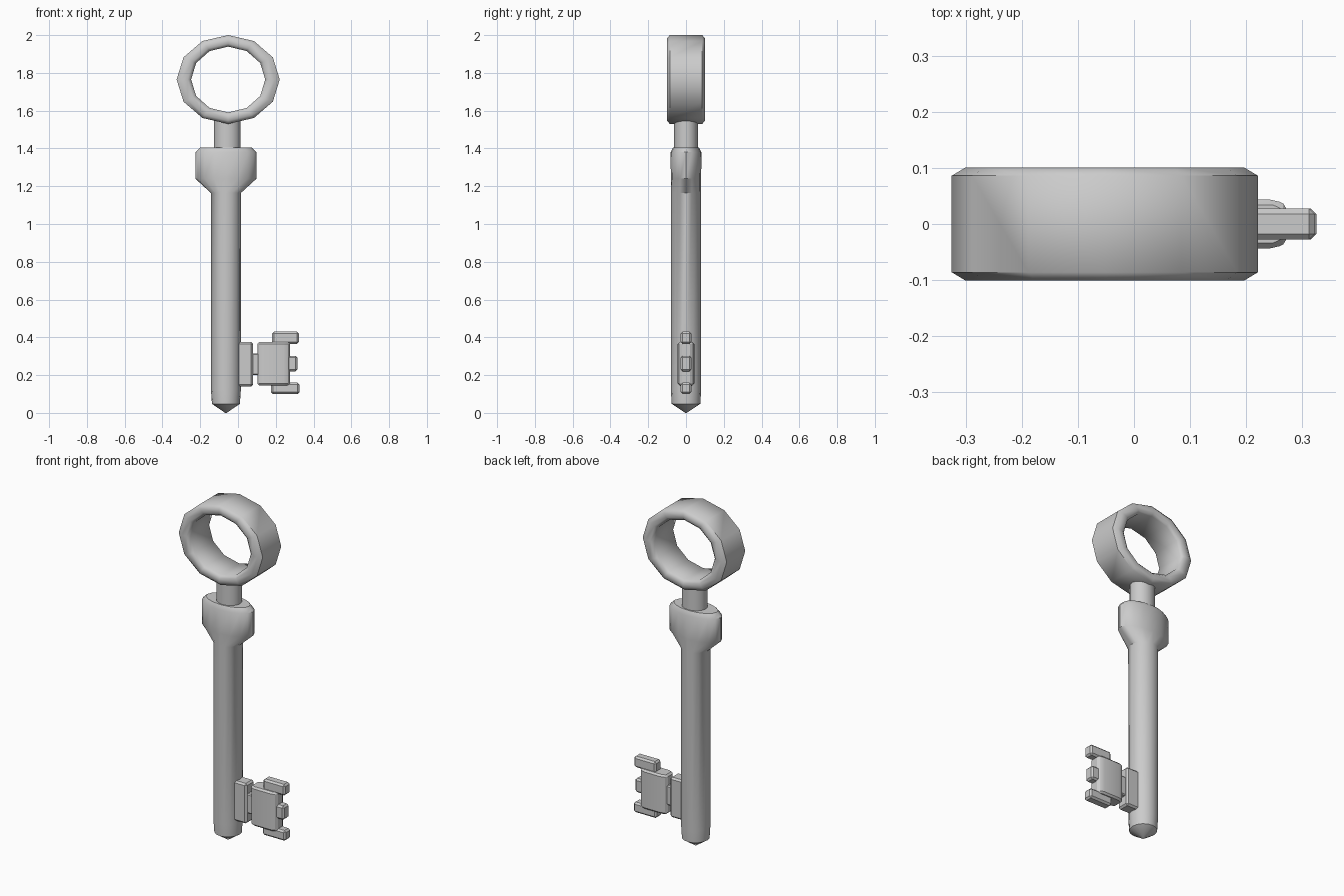
import bpy, bmesh, math

if "Cube" in bpy.data.objects:
    bpy.data.objects.remove(bpy.data.objects["Cube"])


def finish(bm, name, angle):
    bmesh.ops.recalc_face_normals(bm, faces=bm.faces)
    for f in bm.faces:
        f.smooth = True
    me = bpy.data.meshes.new(name)
    bm.to_mesh(me)
    bm.free()
    ob = bpy.data.objects.new(name, me)
    bpy.context.collection.objects.link(ob)
    bpy.ops.object.select_all(action='DESELECT')
    ob.select_set(True)
    bpy.context.view_layer.objects.active = ob
    bpy.ops.object.shade_smooth_by_angle(angle=math.radians(angle))
    return ob


def skin(bm, loops, closed=False):
    n = len(loops[0])
    pairs = list(zip(loops, loops[1:]))
    if closed:
        pairs.append((loops[-1], loops[0]))
    for a, b in pairs:
        for i in range(n):
            j = (i + 1) % n
            bm.faces.new((a[i], a[j], b[j], b[i]))


def column(name, cx, sections, sides):
    """Stack of elliptical sections (z, rx, ry) along z."""
    bm = bmesh.new()
    loops = []
    for z, rx, ry in sections:
        loops.append([bm.verts.new((cx + rx * math.cos(t), ry * math.sin(t), z))
                      for t in (2 * math.pi * i / sides for i in range(sides))])
    skin(bm, loops)
    bm.faces.new(loops[0])
    bm.faces.new(loops[-1])
    return finish(bm, name, 40)


def prism(name, outline, z0, z1, bevel=0.01):
    """Half outline (x, half depth) mirrored in y and extruded along z."""
    bm = bmesh.new()
    pts = [(x, -y) for x, y in outline] + [(x, y) for x, y in reversed(outline)]
    loops = [[bm.verts.new((x, y, z)) for x, y in pts] for z in (z0, z1)]
    skin(bm, loops)
    bm.faces.new(loops[0])
    bm.faces.new(loops[1])
    bmesh.ops.recalc_face_normals(bm, faces=bm.faces)
    bmesh.ops.bevel(bm, geom=bm.edges[:], offset=bevel, segments=1,
                    affect='EDGES', clamp_overlap=True)
    return finish(bm, name, 20)


# Oval bow: chamfered band swept around a 12-sided ellipse
bm = bmesh.new()
section = [(0.273, 0.235, -0.086), (0.273, 0.235, 0.086), (0.248, 0.218, 0.101),
           (0.214, 0.19, 0.101), (0.196, 0.174, 0.086), (0.196, 0.174, -0.086),
           (0.214, 0.19, -0.101), (0.248, 0.218, -0.101)]
loops = []
for rx, rz, y in section:
    loops.append([bm.verts.new((-0.052 + rx * math.cos(math.tau * i / 12), y,
                                1.765 + rz * math.sin(math.tau * i / 12)))
                  for i in range(12)])
skin(bm, loops, closed=True)
finish(bm, "bow_ring", 50)

# Neck, then shaft with its wide flat collar
column("neck", -0.057, [(1.36, 0.071, 0.063), (1.57, 0.071, 0.063)], 16)
column("shaft", -0.064, [(0.0, 0.004, 0.004), (0.048, 0.074, 0.076),
                         (0.12, 0.079, 0.08), (1.165, 0.08, 0.08),
                         (1.24, 0.162, 0.08), (1.38, 0.162, 0.082),
                         (1.405, 0.136, 0.069)], 16)

# Bit: flange, web, ward plate
prism("bit_flange", [(-0.02, 0.038), (0.08, 0.038)], 0.14, 0.375)
prism("bit_web", [(0.06, 0.026), (0.13, 0.026)], 0.2, 0.315, 0.006)
prism("bit_plate", [(0.103, 0.032), (0.13, 0.044), (0.25, 0.044), (0.275, 0.032)],
      0.145, 0.375)

# Teeth
for part, x0, x1, z0, z1 in (("upper", 0.18, 0.322, 0.365, 0.43),
                             ("middle", 0.25, 0.315, 0.22, 0.302),
                             ("lower", 0.175, 0.325, 0.1, 0.16)):
    prism("tooth_" + part, [(x0, 0.028), (x1, 0.028)], z0, z1)
